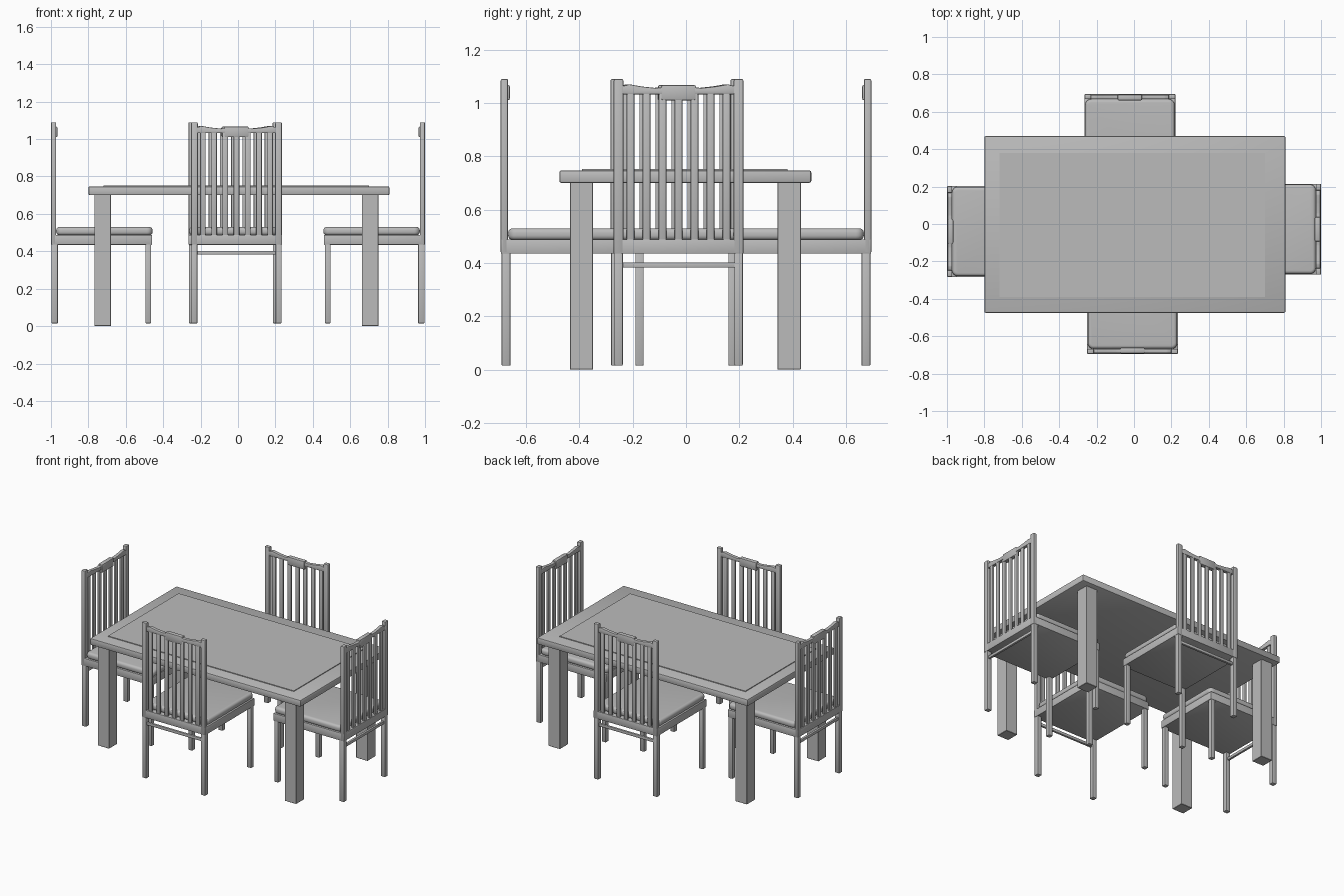
import bpy, bmesh, math
from mathutils import Matrix, Vector

if "Cube" in bpy.data.objects:
    bpy.data.objects.remove(bpy.data.objects["Cube"], do_unlink=True)

grey = bpy.data.materials.new("plain grey")
grey.use_nodes = True
grey.diffuse_color = (0.5, 0.5, 0.5, 1)
grey.node_tree.nodes["Principled BSDF"].inputs["Base Color"].default_value = grey.diffuse_color


def add_object(name, bm):
    bmesh.ops.recalc_face_normals(bm, faces=bm.faces)
    mesh = bpy.data.meshes.new(name)
    bm.to_mesh(mesh)
    bm.free()
    mesh.materials.append(grey)
    obj = bpy.data.objects.new(name, mesh)
    bpy.context.collection.objects.link(obj)
    bpy.ops.object.select_all(action="DESELECT")
    obj.select_set(True)
    bpy.context.view_layer.objects.active = obj
    bpy.ops.object.shade_smooth_by_angle(angle=math.radians(35))
    return obj


def add_box(bm, low, high):
    low, high = Vector(low), Vector(high)
    place = Matrix.Translation((low + high) / 2) @ Matrix.Diagonal((high - low).to_4d())
    return bmesh.ops.create_cube(bm, size=1, matrix=place)["verts"]


def bevel(bm, edges, width, segments=2):
    bmesh.ops.bevel(bm, geom=edges, offset=width, segments=segments,
                    profile=0.5, affect="EDGES")


def boxes(name, spans, round_by=0.0, segments=2):
    """One object from several (low, high) boxes with softened edges."""
    bm = bmesh.new()
    for low, high in spans:
        add_box(bm, low, high)
    if round_by:
        bevel(bm, bm.edges[:], round_by, segments)
    return add_object(name, bm)


def mirrored(low, high):
    """The box and its copy on the other side of x = 0."""
    return [(low, high), ((-high[0], low[1], low[2]), (-low[0], high[1], high[2]))]


# Table
boxes("table_top", [((-0.80, -0.475, 0.70), (0.81, 0.47, 0.747))], 0.008)
boxes("table_panel", [((-0.72, -0.39, 0.735), (0.70, 0.38, 0.752))])
boxes("table_legs", [((x, y, 0), (x + 0.088, y + 0.088, 0.71))
                     for x in (-0.768, 0.662) for y in (-0.436, 0.343)], 0.002, 1)

# Chair parts, with the back at y = 0 and the seat towards +y
HALF = 0.243
parts = [
    boxes("back_posts", mirrored((HALF - 0.036, 0, 0.435), (HALF, 0.028, 1.09)), 0.006),
    boxes("back_legs", mirrored((HALF - 0.034, 0.003, 0.015), (HALF - 0.002, 0.037, 0.44)), 0.004),
    boxes("front_legs", mirrored((HALF - 0.034, 0.505, 0.015), (HALF - 0.002, 0.536, 0.44)), 0.004),
    boxes("back_stretcher", [((-0.22, 0.01, 0.382), (0.22, 0.026, 0.402))], 0.003),
    boxes("seat_frame", [((-HALF, 0.001, 0.435), (HALF, 0.54, 0.488))], 0.003),
    boxes("back_slats", [((i * 0.06 - 0.015, 0.006, 0.48), (i * 0.06 + 0.015, 0.02, 1.045))
                         for i in range(-3, 4)], 0.005),
    boxes("rail_plaque", [((-0.065, 0.003, 1.01), (0.065, 0.034, 1.067))], 0.006),
]

# Seat cushion with rounded corners and a soft rim
bm = bmesh.new()
add_box(bm, (-0.239, 0.028, 0.486), (0.239, 0.543, 0.53))
bevel(bm, [e for e in bm.edges if abs(e.verts[0].co.z - e.verts[1].co.z) > 0.01], 0.03, 5)
bevel(bm, [e for e in bm.edges if abs(e.verts[0].co.z - e.verts[1].co.z) < 0.001], 0.017, 4)
parts.append(add_object("seat_cushion", bm))

# Wavy top rail
half_outline = [(0.215, 1.032), (0.215, 1.062), (0.185, 1.07), (0.14, 1.062), (0.085, 1.056),
                (0.05, 1.06)]
outline = half_outline + [(-x, z) for x, z in reversed(half_outline)]
bm = bmesh.new()
face = bm.faces.new([bm.verts.new((x, 0.004, z)) for x, z in outline])
moved = bmesh.ops.extrude_face_region(bm, geom=[face])["geom"]
bmesh.ops.translate(bm, vec=(0, 0.024, 0),
                    verts=[v for v in moved if isinstance(v, bmesh.types.BMVert)])
bevel(bm, bm.edges[:], 0.004)
parts.append(add_object("top_rail", bm))

# Four chairs around the table
places = {"front": ((-0.008, -0.695, 0), 0), "back": ((-0.022, 0.695, 0), 180),
          "right": ((-1, -0.04, 0), -90), "left": ((1, -0.028, 0), 90)}
for side, (spot, turn) in places.items():
    for part in parts:
        obj = part if side == "front" else part.copy()
        if side != "front":
            bpy.context.collection.objects.link(obj)
        obj.matrix_world = Matrix.Translation(spot) @ Matrix.Rotation(math.radians(turn), 4, "Z")
for part in parts:
    base = part.name
    for obj in [o for o in bpy.data.objects if o.data == part.data]:
        side = min(places, key=lambda s: (Vector(places[s][0]) - obj.location).length)
        obj.name = f"{side}_chair_{base}"
